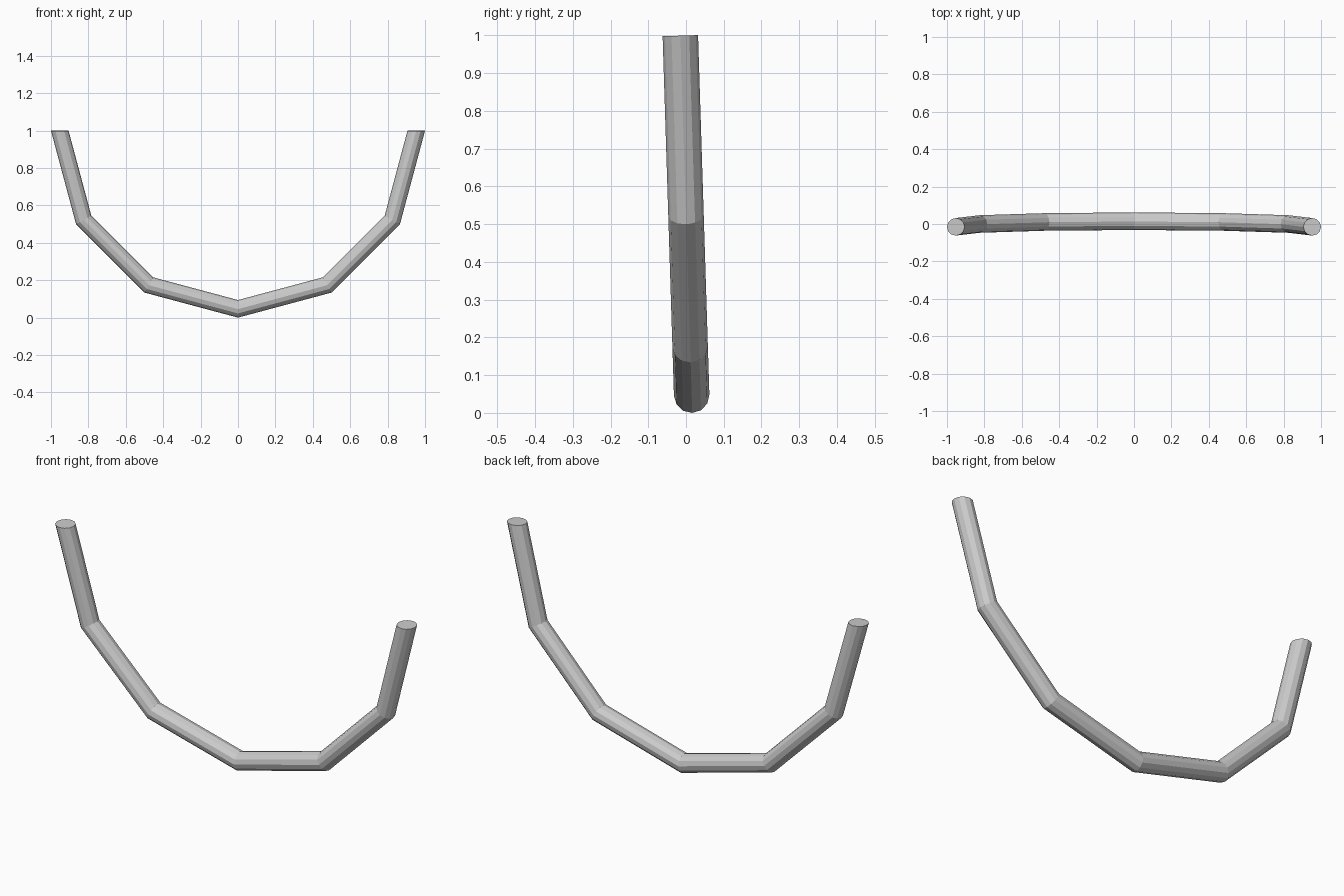
import bpy, bmesh
from math import sin, cos, pi
from mathutils import Matrix, Vector

if "Cube" in bpy.data.objects:
    bpy.data.objects.remove(bpy.data.objects["Cube"])

R, r = 0.953, 0.047        # arc radius, tube radius
SIDES, SEGMENTS = 12, 6
TILT = 0.0315

bm = bmesh.new()

# Tube profile at one end of the arc
ring = [bm.verts.new((R + r * cos(2 * pi * i / SIDES), r * sin(2 * pi * i / SIDES), 0))
        for i in range(SIDES)]
profile = bm.faces.new(ring)

# Sweep the profile through a half circle below the centre
swept = bmesh.ops.spin(bm, geom=[profile], cent=(0, 0, 0), axis=(0, 1, 0),
                       angle=pi, steps=SEGMENTS, use_duplicate=False)

# Make sure the starting end is capped
bm.verts.ensure_lookup_table()
bmesh.ops.holes_fill(bm, edges=[e for e in bm.edges if e.is_boundary], sides=0)
bmesh.ops.recalc_face_normals(bm, faces=bm.faces)

# Slight backward lean, then stand it on the ground
lean = Matrix.Translation((0, -0.015, 0)) @ Matrix.Rotation(TILT, 4, 'X')
bmesh.ops.transform(bm, matrix=lean, verts=bm.verts)
low = min(v.co.z for v in bm.verts)
bmesh.ops.translate(bm, vec=Vector((0, 0, -low)), verts=bm.verts)

mesh = bpy.data.meshes.new("curved_handle")
bm.to_mesh(mesh)
bm.free()
handle = bpy.data.objects.new("curved_handle", mesh)
bpy.context.collection.objects.link(handle)
